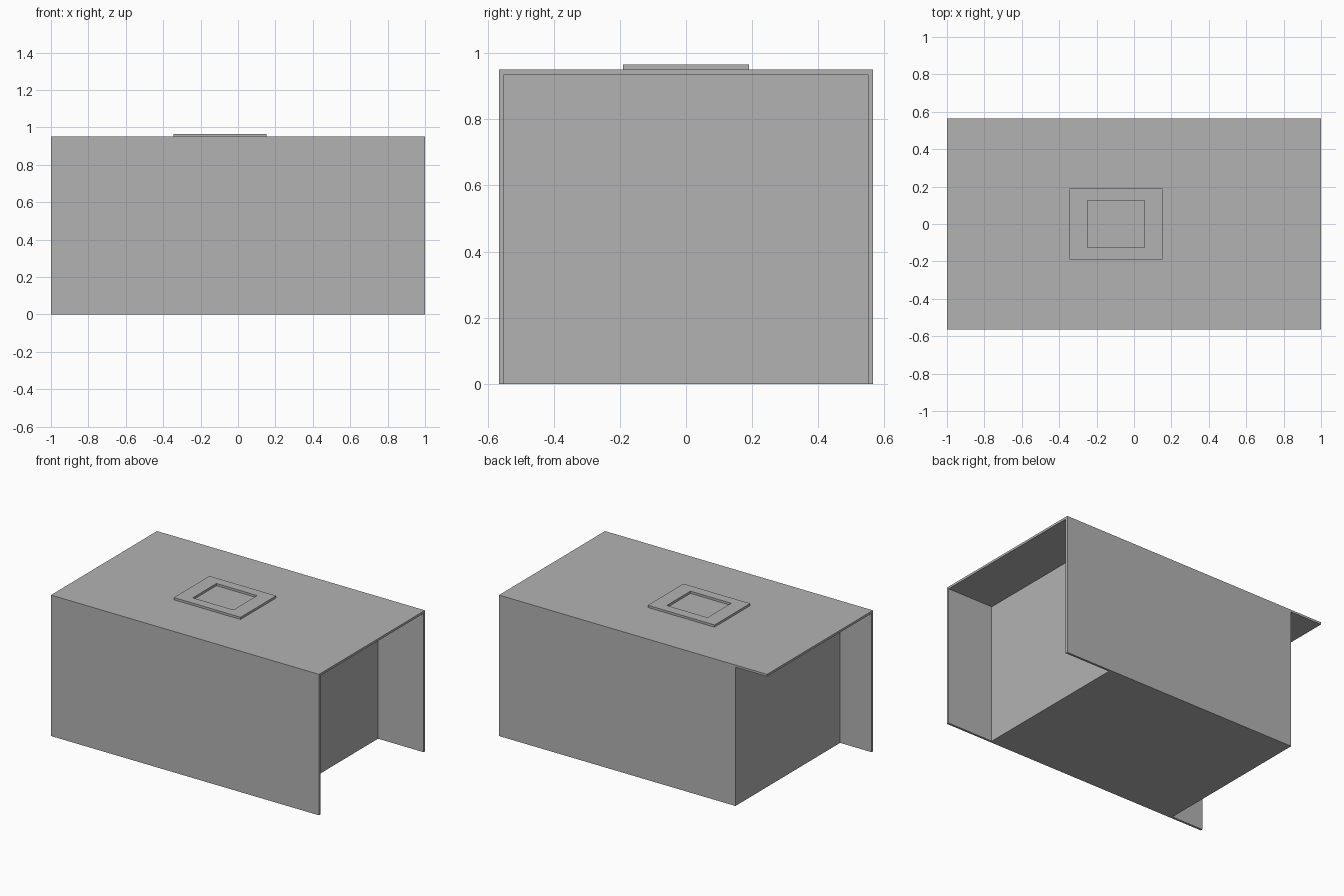
import bpy
import bmesh

if "Cube" in bpy.data.objects:
    bpy.data.objects.remove(bpy.data.objects["Cube"], do_unlink=True)

HALF_Y = 0.565      # outer half depth
SHEET = 0.015       # panel thickness
ROOF_TOP = 0.951
INNER_Y = HALF_Y - SHEET

grey = bpy.data.materials.new("plain_grey")
grey.use_nodes = True
COLOUR = (0.45, 0.45, 0.45, 1)
grey.diffuse_color = COLOUR
grey.node_tree.nodes["Principled BSDF"].inputs["Base Color"].default_value = COLOUR


def finish(name, bm):
    bmesh.ops.recalc_face_normals(bm, faces=bm.faces)
    mesh = bpy.data.meshes.new(name)
    bm.to_mesh(mesh)
    bm.free()
    mesh.materials.append(grey)
    obj = bpy.data.objects.new(name, mesh)
    bpy.context.collection.objects.link(obj)
    return obj


def prism(name, plan, z0, z1):
    """Extrude a flat outline straight up."""
    bm = bmesh.new()
    face = bm.faces.new([bm.verts.new((x, y, z0)) for x, y in plan])
    grown = bmesh.ops.extrude_face_region(bm, geom=[face])["geom"]
    verts = [v for v in grown if isinstance(v, bmesh.types.BMVert)]
    bmesh.ops.translate(bm, vec=(0, 0, z1 - z0), verts=verts)
    return finish(name, bm)


def rectangle(cx, half_x, half_y):
    return [(cx - half_x, -half_y), (cx + half_x, -half_y),
            (cx + half_x, half_y), (cx - half_x, half_y)]


def frame(name, outer, inner, z0, z1):
    """Rectangular ring with an open middle."""
    bm = bmesh.new()
    loops = [[bm.verts.new((x, y, z)) for x, y in plan]
             for plan, z in ((outer, z0), (outer, z1), (inner, z1), (inner, z0))]
    for a, b in zip(loops, loops[1:] + loops[:1]):
        for i in range(4):
            j = (i + 1) % 4
            bm.faces.new((a[i], a[j], b[j], b[i]))
    return finish(name, bm)


# Closed body with side walls running on past its ends
END_LEFT, END_RIGHT = 0.66, -0.765
body_plan = [
    (-1, -HALF_Y), (1, -HALF_Y), (1, -INNER_Y),
    (END_LEFT, -INNER_Y), (END_LEFT, INNER_Y),
    (1, INNER_Y), (1, HALF_Y),
    (END_RIGHT, HALF_Y), (END_RIGHT, -INNER_Y), (-1, -INNER_Y),
]
prism("body_walls", body_plan, 0, ROOF_TOP - SHEET)

# Flat roof overhanging both ends
prism("roof", rectangle(0, 1, HALF_Y), ROOF_TOP - SHEET, ROOF_TOP)

# Raised hatch frame on the roof
HATCH_X = -0.097
frame("hatch_frame", rectangle(HATCH_X, 0.249, 0.19),
      rectangle(HATCH_X, 0.152, 0.126), ROOF_TOP, ROOF_TOP + SHEET)
